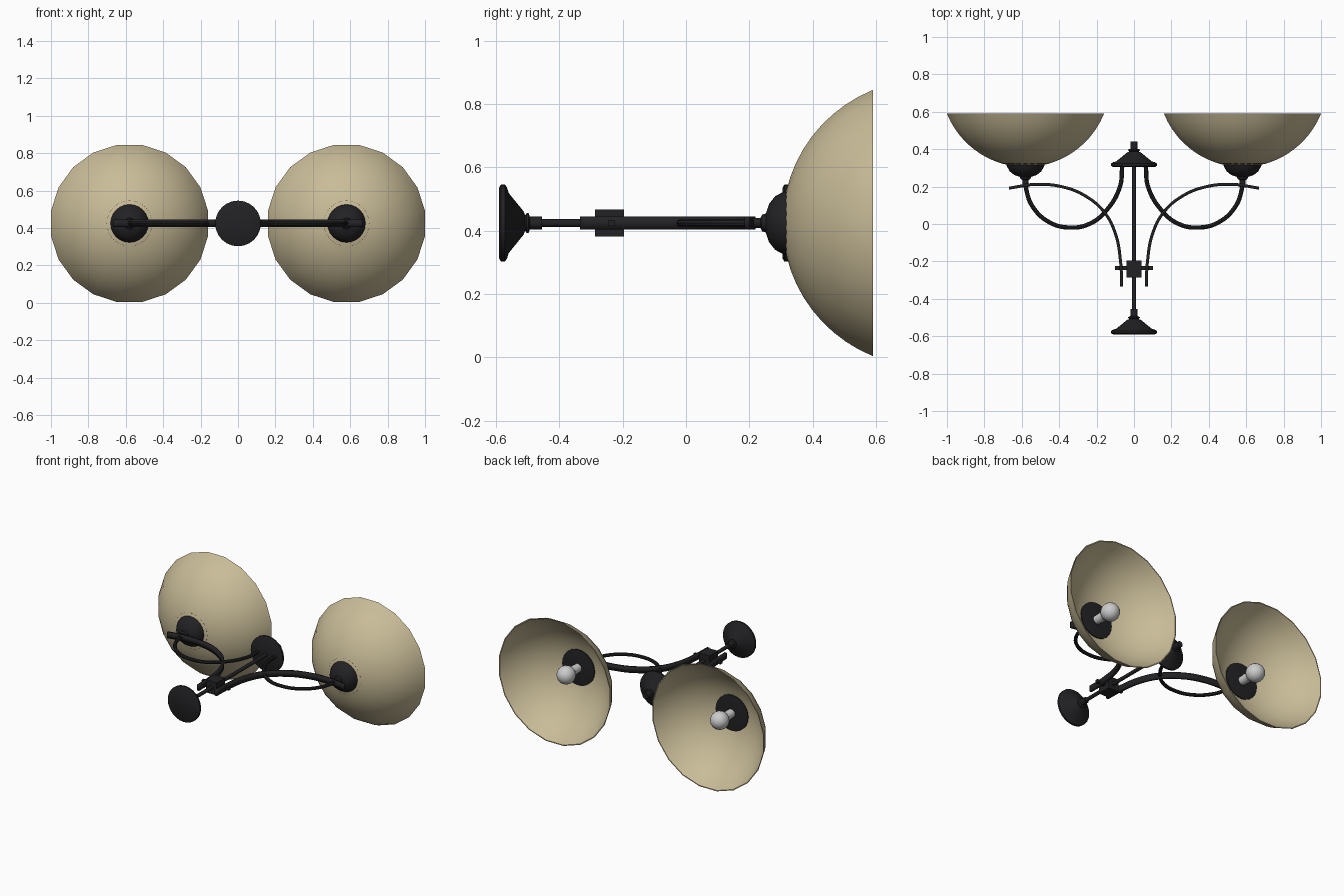
import bpy, bmesh, math

if "Cube" in bpy.data.objects:
    bpy.data.objects.remove(bpy.data.objects["Cube"])

ZC = 0.424    # height of the fixture axis
SX = 0.58     # sideways offset of each lamp


def material(name, rgb):
    m = bpy.data.materials.new(name)
    m.diffuse_color = (*rgb, 1)
    m.use_nodes = True
    m.node_tree.nodes["Principled BSDF"].inputs["Base Color"].default_value = m.diffuse_color
    return m


IRON = material("dark_iron", (0.016, 0.016, 0.018))
GLASS = material("cream_glass", (0.58, 0.50, 0.31))


def finish(name, me, mat, angle=40):
    ob = bpy.data.objects.new(name, me)
    bpy.context.collection.objects.link(ob)
    if mat:
        me.materials.clear()
        me.materials.append(mat)
    bpy.ops.object.select_all(action='DESELECT')
    ob.select_set(True)
    bpy.context.view_layer.objects.active = ob
    bpy.ops.object.shade_smooth_by_angle(angle=math.radians(angle))
    return ob


def lathe(name, profile, x=0, mat=IRON, sides=24, closed=False, phase=0.0):
    """Revolve (radius, y) points around a y-parallel axis at (x, ZC)."""
    bm = bmesh.new()
    rings = []
    for r, y in profile:
        if r < 1e-5:
            rings.append([bm.verts.new((x, y, ZC))] * sides)
        else:
            rings.append([bm.verts.new((x + r * math.cos(phase + math.tau * i / sides), y,
                                        ZC + r * math.sin(phase + math.tau * i / sides)))
                          for i in range(sides)])
    pairs = list(zip(rings, rings[1:]))
    if closed:
        pairs.append((rings[-1], rings[0]))
    for a, b in pairs:
        for i in range(sides):
            j = (i + 1) % sides
            vs = list(dict.fromkeys((a[i], a[j], b[j], b[i])))
            if len(vs) > 2:
                bm.faces.new(vs)
    bmesh.ops.recalc_face_normals(bm, faces=bm.faces)
    me = bpy.data.meshes.new(name)
    bm.to_mesh(me)
    bm.free()
    return finish(name, me, mat)


def box(name, size, centre):
    bm = bmesh.new()
    bmesh.ops.create_cube(bm, size=1)
    for v in bm.verts:
        v.co = [c * s + o for c, s, o in zip(v.co, size, centre)]
    me = bpy.data.meshes.new(name)
    bm.to_mesh(me)
    bm.free()
    return finish(name, me, IRON)


def arm(name, pts, side, tube=0.0, strip=0.0):
    """Smooth scroll in the xy plane: a round tube or a flat upright strip."""
    cu = bpy.data.curves.new(name, 'CURVE')
    cu.dimensions = '3D'
    cu.resolution_u = 8
    cu.bevel_depth, cu.bevel_resolution = tube, 2
    cu.use_fill_caps = True
    cu.extrude = strip
    sp = cu.splines.new('BEZIER')
    sp.bezier_points.add(len(pts) - 1)
    for p, (x, y) in zip(sp.bezier_points, pts):
        p.co = (side * x, y, ZC)
        p.handle_left_type = p.handle_right_type = 'AUTO'
    tmp = bpy.data.objects.new(name + "_path", cu)
    bpy.context.collection.objects.link(tmp)
    dg = bpy.context.evaluated_depsgraph_get()
    me = bpy.data.meshes.new_from_object(tmp.evaluated_get(dg))
    bpy.data.objects.remove(tmp)
    ob = finish(name, me, IRON)
    if strip:
        mod = ob.modifiers.new("thickness", 'SOLIDIFY')
        mod.thickness, mod.offset = 0.016, 0
    return ob


# Wall plate and matching front finial share one stepped cone profile
CONE = [(0, 0), (0.112, 0), (0.122, 0.006), (0.122, 0.018), (0.112, 0.025), (0.095, 0.03),
        (0.036, 0.078), (0.024, 0.082), (0.031, 0.087), (0.031, 0.093), (0.02, 0.097),
        (0.02, 0.135), (0, 0.135)]
lathe("wall_plate", [(r, y - 0.59) for r, y in CONE])
lathe("end_finial", [(r, y + 0.305) for r, y in CONE])

# Central rod, hub block and cross pin
lathe("central_rod", [(0, -0.47), (0.012, -0.47), (0.012, 0.32), (0, 0.32)], sides=12)
box("hub_block", (0.08, 0.092, 0.086), (0, -0.241, ZC))
box("cross_pin", (0.205, 0.02, 0.02), (0, -0.235, ZC))

# Shade: thin double-walled spherical bowl opening to +y
R, CY, T = 0.46, 0.765, 0.006
a0, a1 = 0.22, math.acos((CY - 0.59) / R)
outer = [(R * math.sin(a), CY - R * math.cos(a))
         for a in (a0 + (a1 - a0) * i / 9 for i in range(10))]
inner = [(r - T * r / R, y + T * (CY - y) / R) for r, y in reversed(outer)]
inner[0] = (outer[-1][0] - T, 0.59)

# Bell cup holding the shade
CUP = [(0, 0.195), (0.016, 0.195), (0.016, 0.235), (0.026, 0.24), (0.03, 0.252), (0.06, 0.262),
       (0.085, 0.282), (0.1, 0.31), (0.103, 0.322), (0.122, 0.322), (0.122, 0.335),
       (0.09, 0.339), (0, 0.339)]

# Bulb: round globe on a small neck
BULB = [(0, 0.335), (0.028, 0.335), (0.03, 0.385), (0.026, 0.405)]
BULB += [(0.06 * math.sin(a), 0.465 - 0.06 * math.cos(a))
         for a in (math.radians(d) for d in range(30, 180, 15))] + [(0, 0.525)]

# Large flat strip arm and round scroll arm
STRIP = [(0.066, -0.335), (0.072, -0.2), (0.1, -0.05), (0.158, 0.062), (0.26, 0.15),
         (0.38, 0.198), (0.52, 0.212), (0.668, 0.192)]
SCROLL = [(0.063, 0.31), (0.075, 0.2), (0.15, 0.07), (0.24, 0.0), (0.34, -0.019),
          (0.45, 0.008), (0.54, 0.09), (0.575, 0.18), (0.58, 0.25)]

for side, tag in ((-1, "left"), (1, "right")):
    x = side * SX
    lathe("shade_" + tag, outer + inner, x, GLASS, 20, True, math.pi / 20)
    lathe("shade_cup_" + tag, CUP, x)
    lathe("bulb_" + tag, BULB, x, None, 20)
    arm("strip_arm_" + tag, STRIP, side, strip=0.02)
    arm("scroll_arm_" + tag, SCROLL, side, tube=0.0115)
